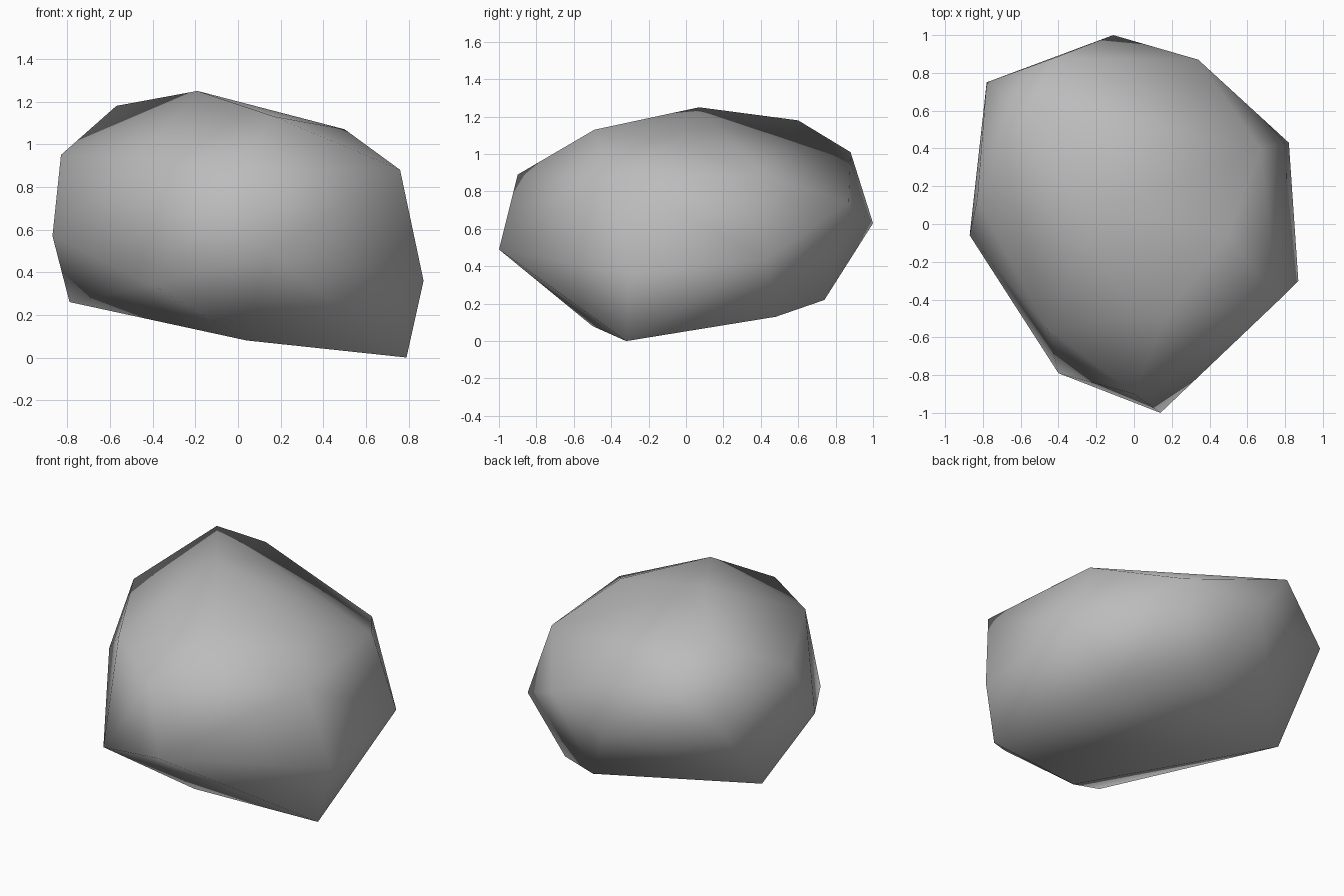
import bpy
import bmesh
from mathutils import Vector

# Remove the default cube only
default_cube = bpy.data.objects.get("Cube")
if default_cube is not None:
    bpy.data.objects.remove(default_cube, do_unlink=True)


def make_material(name, colour):
    material = bpy.data.materials.new(name)
    material.use_nodes = True
    material.diffuse_color = colour
    shader = next(node for node in material.node_tree.nodes
                  if node.type == "BSDF_PRINCIPLED")
    shader.inputs["Base Color"].default_value = colour
    shader.inputs["Roughness"].default_value = 0.9
    return material


def make_boulder(name, corners, material):
    """Wrap a closed, faceted skin around the corner points of a stone."""
    bm = bmesh.new()
    for corner in corners:
        bm.verts.new(Vector(corner))
    hull = bmesh.ops.convex_hull(bm, input=bm.verts[:])
    leftovers = [item for item in hull["geom_interior"]
                 if isinstance(item, bmesh.types.BMVert)]
    bmesh.ops.delete(bm, geom=leftovers, context="VERTS")
    bmesh.ops.recalc_face_normals(bm, faces=bm.faces[:])
    # The whole stone is softly shaded, without sharp edges
    for face in bm.faces:
        face.smooth = True
    mesh = bpy.data.meshes.new(name)
    bm.to_mesh(mesh)
    bm.free()
    mesh.materials.append(material)
    boulder = bpy.data.objects.new(name, mesh)
    bpy.context.collection.objects.link(boulder)
    return boulder


# Crown of the stone: peak and the shoulders around it
crown = [
    (-.19, .07, 1.25), (-.57, .6, 1.18), (.5, -.05, 1.07), (.17, -.49, 1.13),
    (-.42, .88, 1.01), (-.83, .13, .95), (-.46, -.55, .94), (.0, -.9, .89),
    (.67, .4, .9), (.76, -.41, .88),
]

# Waist: the widest ring of corners
waist = [
    (-.11, 1, .63), (.34, .87, .74), (-.78, .75, .74), (-.87, -.06, .57),
    (.14, -1, .49), (.82, .43, .44), (.87, -.3, .36), (-.4, -.79, .34),
]

# Underside: sloping base that rests on one low corner
underside = [
    (.79, -.32, 0), (.04, -.5, .08), (.52, .48, .13), (.14, .74, .22),
    (-.79, .36, .26),
]

stone_grey = make_material("stone grey", (.5, .5, .5, 1))
make_boulder("boulder", crown + waist + underside, stone_grey)
